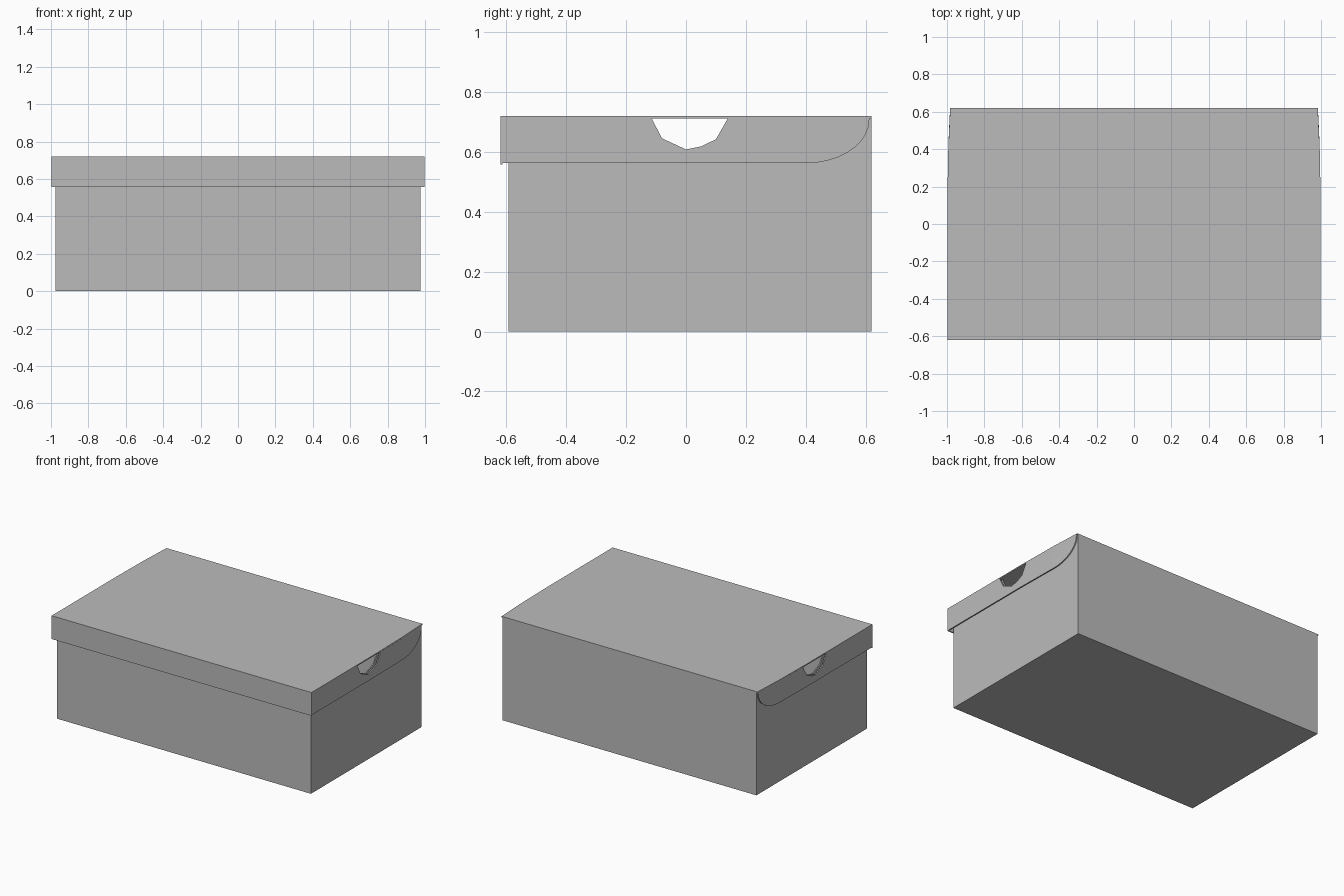
import bpy, bmesh, math
from mathutils import Vector

if "Cube" in bpy.data.objects:
    bpy.data.objects.remove(bpy.data.objects["Cube"])

card = bpy.data.materials.new("grey card")
card.diffuse_color = (0.5, 0.5, 0.5, 1)
card.use_nodes = True
card.node_tree.nodes["Principled BSDF"].inputs["Base Color"].default_value = card.diffuse_color

W, D, H = 0.975, 0.62, 0.72      # body half width, half depth, full height
T = 0.008                        # card thickness
BODY_FRONT = -0.592
LID_BOTTOM = 0.562


def panel(name, outline, place, depth, taper=False):
    """Extrude a flat outline; place maps 2D points to 3D."""
    bm = bmesh.new()
    face = bm.faces.new([bm.verts.new(place(a, b)) for a, b in outline])
    ext = bmesh.ops.extrude_face_region(bm, geom=[face])
    moved = [v for v in ext["geom"] if isinstance(v, bmesh.types.BMVert)]
    bmesh.ops.translate(bm, verts=moved, vec=Vector(depth))
    if taper:                    # lid narrows gently toward the hinge
        for y in (0.1, 0.4):
            bmesh.ops.bisect_plane(bm, geom=bm.verts[:] + bm.edges[:] + bm.faces[:],
                                   plane_co=(0, y, 0), plane_no=(0, 1, 0))
        for v in bm.verts:
            t = max(0, (v.co.y - 0.1) / 0.52)
            v.co.x -= math.copysign(0.015 * t * t, v.co.x)
    bmesh.ops.recalc_face_normals(bm, faces=bm.faces[:])
    mesh = bpy.data.meshes.new(name)
    bm.to_mesh(mesh)
    bm.free()
    mesh.materials.append(card)
    obj = bpy.data.objects.new(name, mesh)
    bpy.context.collection.objects.link(obj)
    return obj


def rect(a0, a1, b0, b1):
    return [(a0, b0), (a1, b0), (a1, b1), (a0, b1)]


# Finger notch, from the back edge round to the front edge
def notch(top):
    return [(0.14, top), (0.10, 0.642), (0.05, 0.618), (0.0, 0.608),
            (-0.08, 0.645), (-0.115, top)]


# Box body: floor, front, back and notched ends
panel("box_floor", rect(-W, W, BODY_FRONT, D), lambda a, b: (a, b, 0), (0, 0, T))
panel("box_front", rect(-W, W, T, H - T), lambda a, b: (a, BODY_FRONT, b), (0, T, 0))
panel("box_back", rect(-W, W, T, H - T), lambda a, b: (a, D, b), (0, -T, 0))

end = [(BODY_FRONT + T, T), (D - T, T), (D - T, H - T)] + notch(H - T) + [(BODY_FRONT + T, H - T)]

# Lid side flap, sweeping up in a curve to the hinge
curve = [(0.40 + 0.212 * math.sin(t), LID_BOTTOM + 0.145 * (1 - math.cos(t)))
         for t in [math.radians(a) for a in range(0, 91, 10)]]
flap = [(-D + T, LID_BOTTOM)] + curve + [(0.612, H - T)] + notch(H - T) + [(-D + T, H - T)]

for side, s in (("left", -1), ("right", 1)):
    panel(f"box_end_{side}", end, lambda a, b: (s * W, a, b), (-s * T, 0, 0))
    panel(f"lid_flap_{side}", flap, lambda a, b: (s * 0.998, a, b), (-s * T, 0, 0), True)

# Lid top and front lip
panel("lid_top", rect(-0.998, 0.998, -D, D), lambda a, b: (a, b, H - T), (0, 0, T), True)
panel("lid_front", rect(-0.998, 0.998, LID_BOTTOM - 0.004, H - T),
      lambda a, b: (a, -D, b), (0, T, 0))
